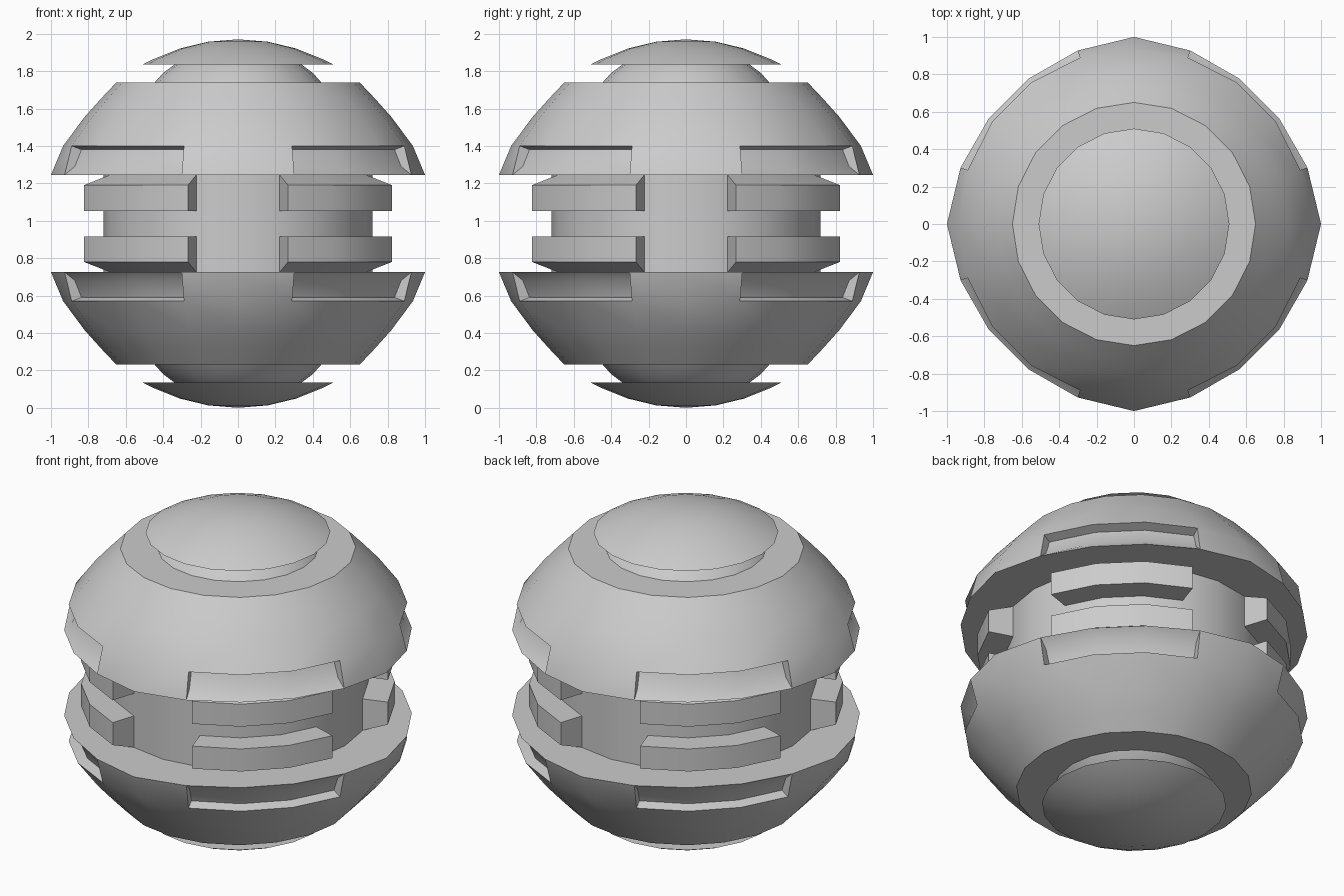
import bpy, bmesh, math

if "Cube" in bpy.data.objects:
    bpy.data.objects.remove(bpy.data.objects["Cube"])

SIDES = 20        # sides of every round part
MID = 0.985       # height of the symmetry plane
RIM = [1.0, 0.975, 0.96, 0.96, 0.975]   # rim radius, repeats every 5 sides


def point(k, r, h):
    a = 2 * math.pi * k / SIDES
    return (r * math.cos(a), r * math.sin(a), h)


def add_face(bm, pts):
    bm.faces.new([bm.verts.new(p) for p in pts])


def strip(bm, k, prof_a, prof_b):
    """Faces between angle steps k and k+1 following two matching profiles."""
    for i in range(len(prof_a) - 1):
        pts = [point(k, *prof_a[i]), point(k + 1, *prof_b[i]),
               point(k + 1, *prof_b[i + 1]), point(k, *prof_a[i + 1])]
        if prof_a[i + 1][0] == 0:
            pts.pop()
        add_face(bm, pts)


def finish(bm, name, angle=30):
    """Weld, make the object, smooth it and mirror it below the middle."""
    bmesh.ops.remove_doubles(bm, verts=bm.verts, dist=0.0005)
    bmesh.ops.recalc_face_normals(bm, faces=bm.faces)
    mesh = bpy.data.meshes.new(name)
    bm.to_mesh(mesh)
    bm.free()
    ob = bpy.data.objects.new(name, mesh)
    bpy.context.collection.objects.link(ob)
    ob.location.z = MID
    bpy.ops.object.select_all(action='DESELECT')
    ob.select_set(True)
    bpy.context.view_layer.objects.active = ob
    bpy.ops.object.shade_smooth_by_angle(angle=math.radians(angle))
    mod = ob.modifiers.new("Mirror", 'MIRROR')
    mod.use_axis = (False, False, True)
    return ob


def lathe(name, prof):
    bm = bmesh.new()
    for k in range(SIDES):
        strip(bm, k, prof, prof)
    return finish(bm, name)


# Inner band, neck and end caps
lathe("inner_band", [(0.72, 0), (0.72, 0.26)])
lathe("neck", [(0.445, 0.755), (0.40, 0.805), (0.34, 0.85)])
lathe("end_cap", [(0.34, 0.85), (0.51, 0.85), (0.45, 0.88), (0.31, 0.936),
                  (0.16, 0.972), (0, 0.985)])

# Shell with four notches cut into its rim
UPPER = [(0.935, 0.415), (0.82, 0.57), (0.735, 0.665), (0.65, 0.755), (0.445, 0.755)]
NOTCH = [(0.917, 0.305), (0.88, 0.395)]


def shell_profile(k, notched):
    return [(0.72, 0.26), (RIM[k % 5], 0.26)] + (NOTCH if notched else []) + UPPER


bm = bmesh.new()
for k in range(SIDES):
    cut = k % 5 in (1, 2, 3)
    strip(bm, k, shell_profile(k, cut), shell_profile(k + 1, cut))
    if k % 5 in (1, 4):   # notch end wall
        add_face(bm, [point(k, *p) for p in [(RIM[k % 5], 0.26)] + NOTCH + UPPER[:1]])
finish(bm, "shell")

# Four pairs of blocks on the band
BLOCK = [(0.72, 0.068), (0.866, 0.068), (0.866, 0.205), (0.72, 0.26)]
bm = bmesh.new()
for k in range(SIDES):
    if k % 5 in (1, 2, 3):
        strip(bm, k, BLOCK, BLOCK)
    if k % 5 in (1, 4):
        add_face(bm, [point(k, *p) for p in BLOCK])
finish(bm, "band_blocks")
